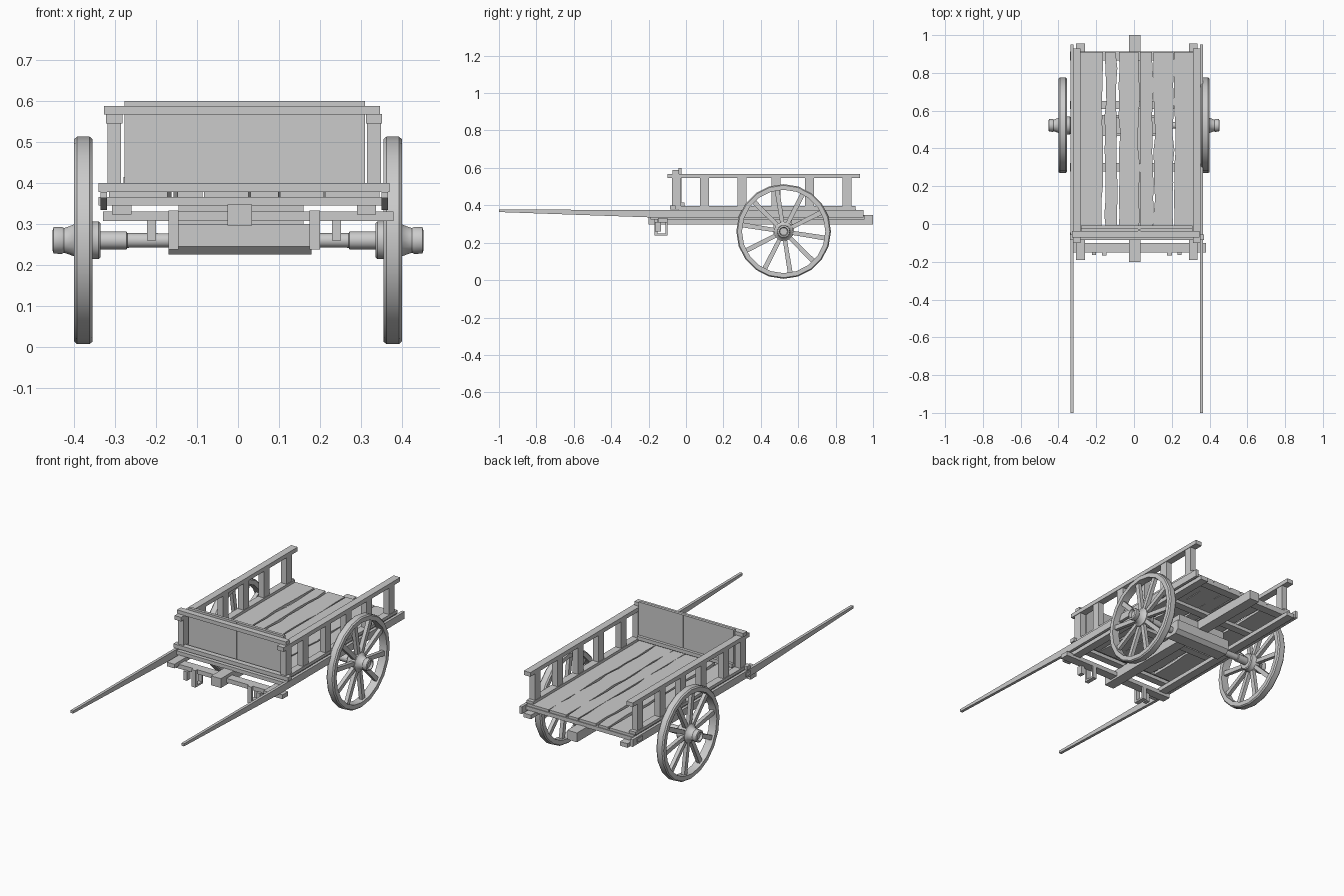
import bpy, math, random
from mathutils import Matrix, Vector

if "Cube" in bpy.data.objects:
    bpy.data.objects.remove(bpy.data.objects["Cube"])

random.seed(4)
CX = 0.015            # the cart body sits slightly off centre
WY, WZ = 0.522, 0.26  # wheel centre


def mesh(name, verts, faces):
    me = bpy.data.meshes.new(name)
    me.from_pydata(verts, [], faces)
    me.update()
    ob = bpy.data.objects.new(name, me)
    bpy.context.collection.objects.link(ob)
    return ob


def prism(name, ring_a, ring_b):
    """Solid between two matching rings of points."""
    n = len(ring_a)
    faces = [tuple(reversed(range(n))), tuple(range(n, 2 * n))]
    faces += [(i, (i + 1) % n, n + (i + 1) % n, n + i) for i in range(n)]
    return mesh(name, list(ring_a) + list(ring_b), faces)


def box(name, x0, x1, y0, y1, z0, z1):
    q = [(x0, y0), (x1, y0), (x1, y1), (x0, y1)]
    return prism(name, [(x, y, z0) for x, y in q], [(x, y, z1) for x, y in q])


def lathe(name, profile, n, closed=False, smooth=False):
    """Turn (x, radius) points around the wheel axis."""
    m = len(profile)
    verts = []
    for i in range(n):
        a = 2 * math.pi * i / n
        verts += [(x, WY + r * math.cos(a), WZ + r * math.sin(a)) for x, r in profile]
    faces = []
    for i in range(n):
        j = (i + 1) % n
        for k in range(m if closed else m - 1):
            l = (k + 1) % m
            faces.append((i * m + k, i * m + l, j * m + l, j * m + k))
    if not closed:
        faces.append(tuple(i * m for i in range(n)))
        faces.append(tuple(i * m + m - 1 for i in reversed(range(n))))
    ob = mesh(name, verts, faces)
    if smooth:
        bpy.context.view_layer.objects.active = ob
        ob.select_set(True)
        bpy.ops.object.shade_smooth_by_angle(angle=math.radians(35))
        ob.select_set(False)
    return ob


for s, side in ((-1, "left"), (1, "right")):
    # wheel: rim, hub, spokes
    lathe(side + "_rim", [(s * x, r) for x, r in
          ((.355, .223), (.355, .247), (.362, .253), (.393, .253), (.400, .247), (.400, .223))],
          20, closed=True, smooth=True)
    lathe(side + "_hub", [(s * x, r) for x, r in
          ((.335, .042), (.340, .047), (.358, .047), (.366, .052), (.392, .052), (.400, .040),
           (.418, .033), (.425, .031), (.430, .034), (.450, .033), (.453, .024), (.440, .020))],
          14, smooth=True)
    for i in range(10):
        a = 2 * math.pi * (i + .25) / 10
        rot = Matrix.Translation((s * .378, WY, WZ)) @ Matrix.Rotation(a, 4, 'X')
        ring = lambda r, w, t: [tuple(rot @ Vector((x, y, r))) for x, y in
                                ((-t, -w), (t, -w), (t, w), (-t, w))]
        prism(f"{side}_spoke_{i}", ring(.04, .011, .011), ring(.23, .013, .010))
    # axle stub, stepped
    lathe(side + "_axle", [(s * x, r) for x, r in ((.14, .017), (.27, .018), (.272, .022), (.345, .022))],
          12, smooth=True)

    # pulling shaft, tapering towards the front
    x0, x1 = sorted((CX + s * .335, CX + s * .351))
    prof = [(-1, .364), (-.15, .334), (.95, .334), (.95, .374), (-.15, .374), (-1, .378)]
    prism(side + "_shaft", [(x0, y, z) for y, z in prof], [(x1, y, z) for y, z in prof])

    # long frame beam under the floor
    x0, x1 = sorted((CX + s * .275, CX + s * .322))
    box(side + "_frame_beam", x0, x1, -.19, .955, .323, .346)

    # ladder side: bottom rail, top rail and posts
    x0, x1 = sorted((CX + s * .297, CX + s * .337))
    box(side + "_bottom_rail", x0, x1, -.07, .905, .378, .395)
    box(side + "_top_rail", x0, x1, -.10, .93, .545, .568)
    for i, y in enumerate((-.05, .10, .30, .48, .66, .86)):
        box(f"{side}_post_{i}", x0 + .003, x1 - .003, y - .024, y + .024, .39, .55)

    # hanging stirrup and small hook under the front crossbar
    x0, x1 = sorted((CX + s * .160, CX + s * .185))
    box(side + "_stirrup_front", x0, x1, -.168, -.152, .238, .333)
    box(side + "_stirrup_base", x0, x1, -.168, -.100, .238, .248)
    box(side + "_stirrup_back", x0, x1, -.110, -.100, .238, .310)
    x0, x1 = sorted((CX + s * .215, CX + s * .237))
    box(side + "_hook", x0, x1, -.165, -.135, .260, .310)

# axle beam with chamfered lower edges, and bolster above it
prof = [(WY - .035, .225), (WY + .035, .225), (WY + .055, .245), (WY + .055, .300),
        (WY - .055, .300), (WY - .055, .245)]
prism("axle_beam", [(-.17, y, z) for y, z in prof], [(.18, y, z) for y, z in prof])
box("axle_bolster", -.145, .16, WY - .045, WY + .045, .298, .346)

# centre beam and crossbars
box("centre_beam", -.026, .034, -.20, 1.0, .296, .348)
box("front_crossbar", -.33, .38, -.15, -.10, .307, .331)
for i, (y, h) in enumerate(((-.065, .02), (.30, .022), (.63, .022), (.89, .024))):
    box(f"floor_crossbar_{i}", -.34, .366, y - h, y + h, .345, .366)

# floor planks with wavy edges
planks = [(-.315, -.168), (-.152, -.092), (-.078, .027), (.031, .100),
          (.108, .208), (.216, .345)]
N = 11
for i, (a, b) in enumerate(planks):
    ys = [-.04 + .95 * k / N for k in range(N + 1)]
    wob = lambda x, amp: [x + random.uniform(-amp, amp) for _ in ys]
    left = wob(a, 0 if i == 0 else .006)
    right = wob(b, 0 if i == len(planks) - 1 else .006)
    if i == 3:
        left = [a] * len(ys)
    verts, faces = [], []
    for y, l, r in zip(ys, left, right):
        verts += [(l, y, .364), (r, y, .364), (r, y, .380), (l, y, .380)]
    for k in range(N):
        for j in range(4):
            p, q = 4 * k + j, 4 * k + (j + 1) % 4
            faces.append((p, p + 4, q + 4, q))
    faces += [(0, 1, 2, 3), tuple(4 * N + j for j in (3, 2, 1, 0))]
    mesh(f"floor_plank_{i}", verts, faces)

# front board: two panels between lower and upper rails
box("front_panel_left", -.277, .020, -.040, -.024, .385, .600)
box("front_panel_right", .034, .310, -.040, -.024, .385, .600)
box("front_panel_strip", .020, .034, -.038, -.026, .385, .600)
box("front_lower_rail", -.34, .37, -.085, -.055, .378, .400)
box("front_upper_rail", -.327, .346, -.072, -.038, .567, .588)
box("front_inner_rail", -.28, .31, -.026, -.008, .395, .415)
